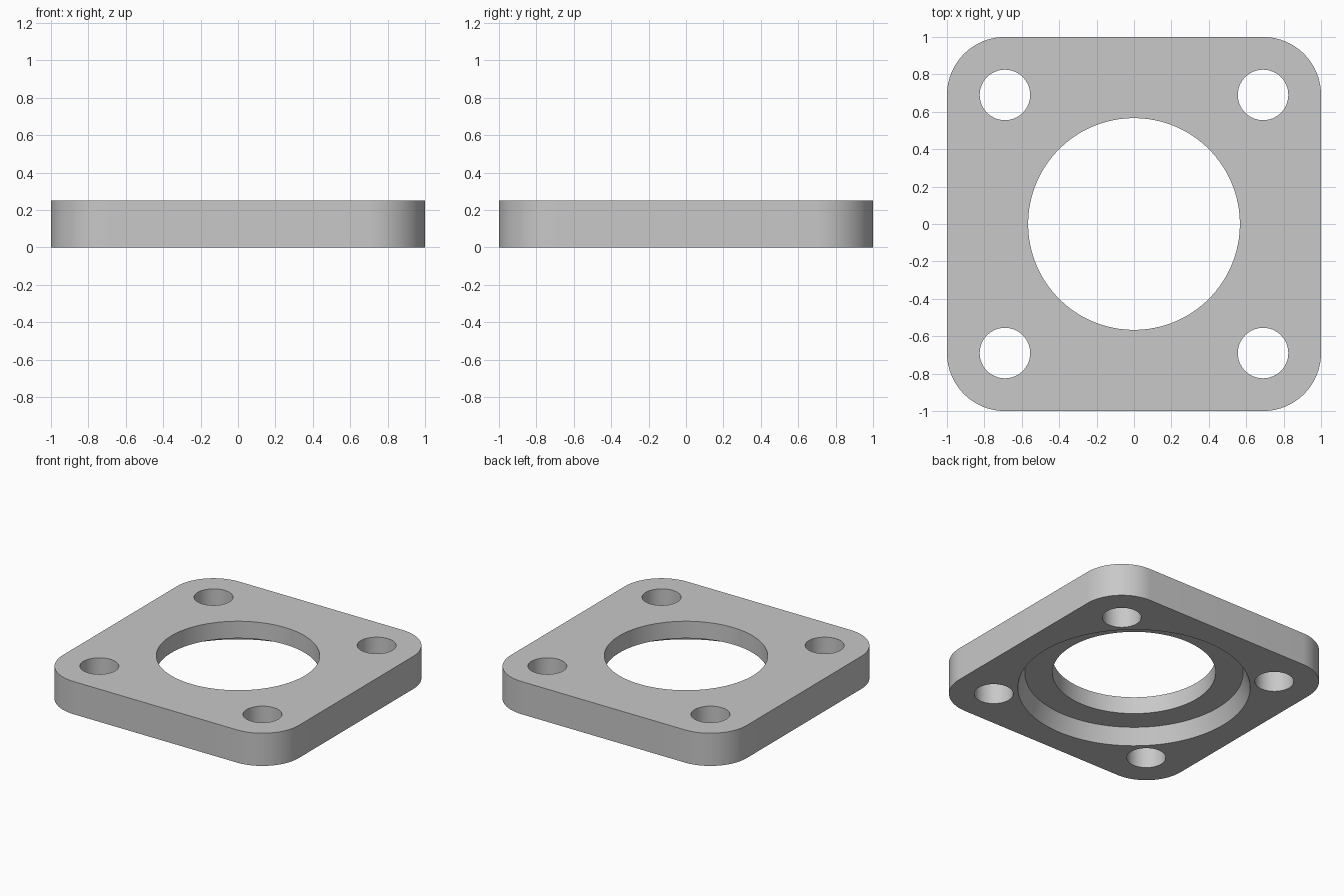
import bpy
import bmesh
from mathutils import Matrix

HEIGHT = 0.25
CORNER = 0.31          # corner radius, holes share its centre
HOLE_POS = 1 - CORNER
RECESS_DEPTH = 0.12
OVER = 0.05            # cutter overshoot

cube = bpy.data.objects.get("Cube")
if cube:
    bpy.data.objects.remove(cube, do_unlink=True)

grey = bpy.data.materials.new("plain grey metal")
grey.use_nodes = True
colour = (0.58, 0.58, 0.58, 1)
grey.diffuse_color = colour
grey.node_tree.nodes["Principled BSDF"].inputs["Base Color"].default_value = colour


def make_object(name, bm):
    mesh = bpy.data.meshes.new(name)
    bm.to_mesh(mesh)
    bm.free()
    mesh.materials.append(grey)
    obj = bpy.data.objects.new(name, mesh)
    bpy.context.collection.objects.link(obj)
    return obj


def cutter(name, x, y, bottom, top, r_bottom, r_top, segments):
    bm = bmesh.new()
    bmesh.ops.create_cone(
        bm, cap_ends=True, segments=segments, radius1=r_bottom, radius2=r_top,
        depth=top - bottom, matrix=Matrix.Translation((x, y, (bottom + top) / 2)))
    obj = make_object(name, bm)
    obj.hide_render = True
    return obj


# Square plate with rounded upright corners
bm = bmesh.new()
bmesh.ops.create_cube(bm, size=1, matrix=Matrix.Translation((0, 0, HEIGHT / 2))
                      @ Matrix.Diagonal((2, 2, HEIGHT, 1)))
upright = [e for e in bm.edges if abs(e.verts[0].co.z - e.verts[1].co.z) > HEIGHT / 2]
bmesh.ops.bevel(bm, geom=upright, offset=CORNER, offset_type='OFFSET',
                segments=20, profile=0.5, affect='EDGES')
plate = make_object("flange_plate", bm)

# Central bore, tapered recess in the underside, four bolt holes
slope = (0.805 - 0.757) / RECESS_DEPTH
cutters = [
    cutter("bore_cutter", 0, 0, -OVER, HEIGHT + OVER, 0.566, 0.566, 128),
    cutter("recess_cutter", 0, 0, -OVER, RECESS_DEPTH,
           0.805 + slope * OVER, 0.757, 128),
]
for x in (-HOLE_POS, HOLE_POS):
    for y in (-HOLE_POS, HOLE_POS):
        cutters.append(cutter("bolt_hole_cutter", x, y, -OVER, HEIGHT + OVER,
                              0.135, 0.135, 64))

# Cut everything out of the plate and discard the cutters
bpy.ops.object.select_all(action='DESELECT')
plate.select_set(True)
bpy.context.view_layer.objects.active = plate
for c in cutters:
    mod = plate.modifiers.new(c.name, 'BOOLEAN')
    mod.operation = 'DIFFERENCE'
    mod.solver = 'EXACT'
    mod.object = c
    bpy.ops.object.modifier_apply(modifier=mod.name)
    bpy.data.objects.remove(c, do_unlink=True)

bpy.ops.object.shade_smooth_by_angle()
